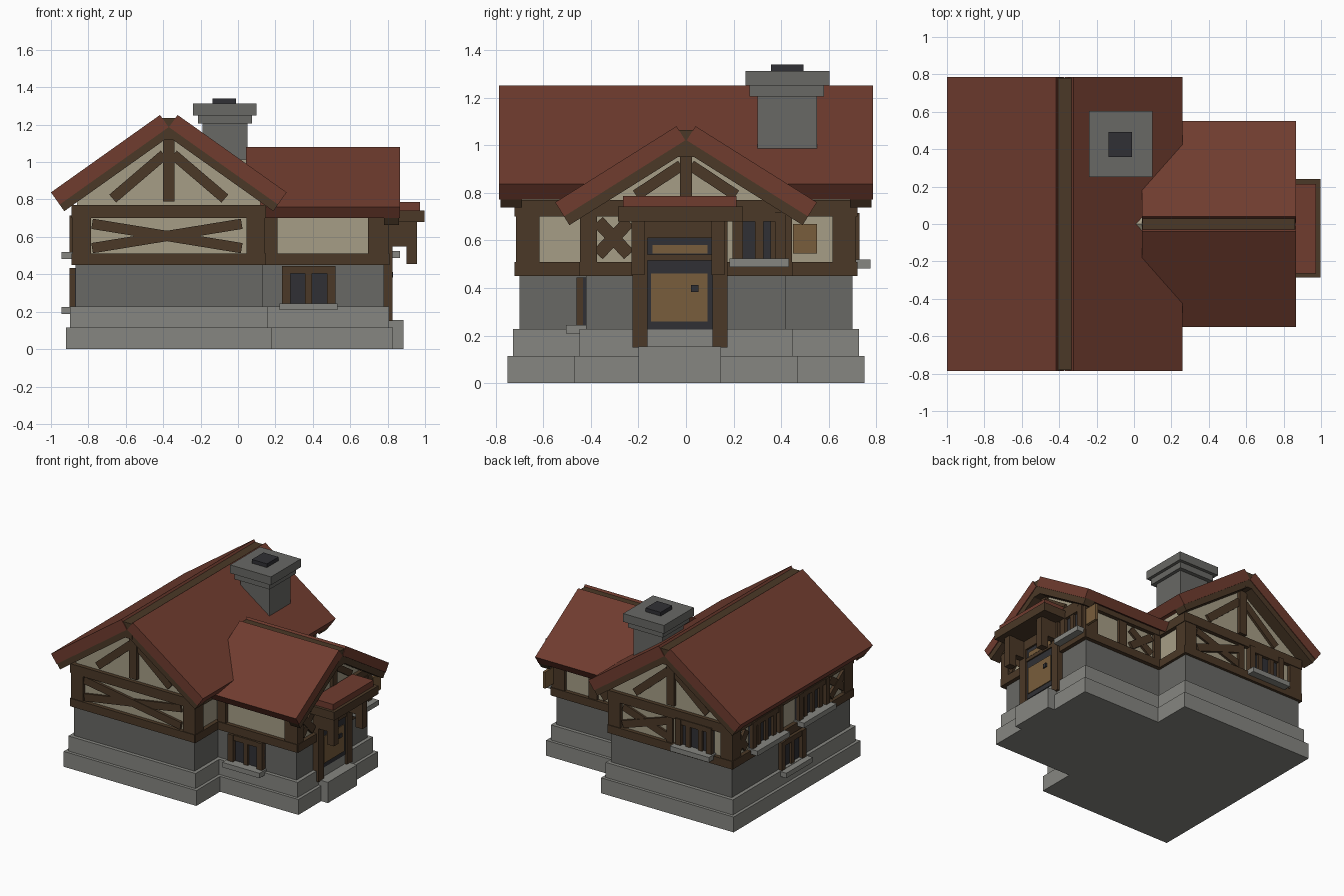
import bpy, bmesh, math
from mathutils import Vector

if "Cube" in bpy.data.objects:
    bpy.data.objects.remove(bpy.data.objects["Cube"])


def material(name, r, g, b):
    m = bpy.data.materials.new(name)
    m.diffuse_color = (r, g, b, 1)
    m.use_nodes = True
    m.node_tree.nodes["Principled BSDF"].inputs["Base Color"].default_value = m.diffuse_color
    return m


ROOF = material("roof_red", .16, .045, .028)
WOOD = material("timber", .07, .04, .02)
PLASTER = material("plaster", .38, .34, .24)
STONE = material("stone", .14, .14, .13)
PALE = material("pale_stone", .24, .24, .22)
DARK = material("dark", .03, .03, .035)
DOOR = material("door_wood", .19, .11, .045)

# Walls: (axis of the normal, outward sign, position of the plaster plane)
FRONT, BACK = ("y", -1, -.69), ("y", 1, .69)
LEFT, RIGHT = ("x", -1, -.86), ("x", 1, .12)
WING_FRONT, WING_BACK = ("y", -1, -.42), ("y", 1, .42)
WING_END = ("x", 1, .78)


def prism(name, wall, pts, d0, d1, mat):
    """Polygon drawn on a wall (u, z), extruded from depth d0 to d1 outwards."""
    axis, sign, pos = wall
    bm = bmesh.new()

    def ring(d):
        w = pos + sign * d
        return [bm.verts.new((u, w, z) if axis == "y" else (w, u, z)) for u, z in pts]
    a, b = ring(d0), ring(d1)
    bm.faces.new(a)
    bm.faces.new(b)
    for i in range(len(a)):
        j = (i + 1) % len(a)
        bm.faces.new((a[i], a[j], b[j], b[i]))
    bmesh.ops.recalc_face_normals(bm, faces=bm.faces)
    me = bpy.data.meshes.new(name)
    bm.to_mesh(me)
    bm.free()
    me.materials.append(mat)
    ob = bpy.data.objects.new(name, me)
    bpy.context.collection.objects.link(ob)
    return ob


def panel(name, wall, u0, u1, z0, z1, d0, d1, mat):
    return prism(name, wall, [(u0, z0), (u1, z0), (u1, z1), (u0, z1)], d0, d1, mat)


def box(name, x0, x1, y0, y1, z0, z1, mat):
    return panel(name, ("y", 1, 0), x0, x1, z0, z1, y0, y1, mat)


def strut(name, wall, p, q, width, d1=.018):
    p, q = Vector(p), Vector(q)
    t = (q - p).normalized()
    n = Vector((-t.y, t.x)) * width / 2
    prism(name, wall, [p - n, q - n, q + n, p + n], -.01, d1, WOOD)


def cross(name, wall, u0, u1, z0=.54, z1=.67, width=.055):
    strut(name, wall, (u0, z0), (u1, z1), width, .016)
    strut(name, wall, (u0, z1), (u1, z0), width, .02)


def timber_frame(name, wall, u0, u1, post_a=.1, post_b=.1, top=.77):
    panel(name + "_sill_beam", wall, u0, u1, .45, .51, -.02, .03, WOOD)
    panel(name + "_top_beam", wall, u0, u1, .70, top, -.02, .03, WOOD)
    panel(name + "_post", wall, u0, u0 + post_a, .45, top, -.02, .025, WOOD)
    panel(name + "_post", wall, u1 - post_b, u1, .45, top, -.02, .025, WOOD)


def window(name, wall, u0, u1, z0, z1, bars=1, d=0):
    panel(name + "_glass", wall, u0, u1, z0, z1, -.01, d + .012, DARK)
    f = .045
    for u in (u0, u1 - f):
        panel(name + "_jamb", wall, u, u + f, z0, z1, -.01, d + .04, WOOD)
    panel(name + "_lintel", wall, u0, u1, z1 - .04, z1, -.01, d + .035, WOOD)
    for i in range(bars):
        c = u0 + (u1 - u0) * (i + 1) / (bars + 1)
        panel(name + "_mullion", wall, c - .018, c + .018, z0, z1, -.01, d + .03, WOOD)
    panel(name + "_stone_sill", wall, u0 - .012, u1 + .012, z0 - .037, z0, -.01, d + .085, PALE)


def roof(name, wall, centre, eave, ridge, thick, d0, d1, barges):
    """Two slabs (eave and ridge are half-width, height) with barge boards and a ridge beam."""
    e, r = Vector(eave), Vector(ridge)
    t = (r - e).normalized()
    n = Vector((t.y, -t.x))
    if n.y > 0:
        n = -n

    def quad(a, b, s):
        return [(centre + s * p.x, p.y) for p in (e + n * a, r + n * a, r + n * b, e + n * b)]
    for s in (-1, 1):
        prism(name + "_slab", wall, quad(0, thick, s), d0, d1, ROOF)
        for b0, b1 in barges:
            prism(name + "_barge_board", wall, quad(thick - .005, thick + .043, s), b0, b1, WOOD)
    w = r.x - .007
    panel(name + "_ridge_beam", wall, centre - w, centre + w, r.y - .13, r.y - .015,
          d0 + .004, d1 - .004, WOOD)


def gable_truss(name, wall, c, z0, top, du, dz, w):
    panel(name + "_king_post", wall, c - w / 2, c + w / 2, z0, top, -.01, .025, WOOD)
    for s in (-1, 1):
        strut(name + "_brace", wall, (c + s * du, z0 + .015), (c + s * w * .4, z0 + dz), w * .9)


# Stone plinth tiers and lower storey
for name, o, z0, z1, m in (("plinth", .05, 0, .115, PALE), ("plinth_step", .027, .115, .228, PALE),
                           ("stone_wall", 0, .228, .46, STONE)):
    box("main_" + name, -.87 - o, .13 + o, -.70 - o, .70 + o, z0, z1, m)
    box("wing_" + name, .1, .78 + o, -.42 - o, .42 + o, z0, z1, m)

# Plaster upper storeys with gables
prism("main_plaster", ("y", 1, 0),
      [(-.86, .455), (.12, .455), (.12, .83), (-.37, 1.18), (-.86, .83)], -.69, .69, PLASTER)
prism("wing_plaster", ("x", 1, 0),
      [(-.42, .455), (.42, .455), (.42, .75), (0, 1.015), (-.42, .75)], .0, .78, PLASTER)

# Roofs
roof("main_roof", ("y", 1, 0), -.37, (.63, .838), (.047, 1.252), .08, -.785, .785,
     ((-.78, -.69), (.69, .78)))
roof("wing_roof", ("x", 1, 0), 0, (.55, .76), (.04, 1.08), .07, .042, .866, ((.78, .86),))

# Timber framing
timber_frame("front", FRONT, -.885, .145)
timber_frame("back", BACK, -.885, .145)
timber_frame("left", LEFT, -.715, .715)
timber_frame("right", RIGHT, -.715, .715)
timber_frame("wing_front", WING_FRONT, .14, .805, .07, .11)
timber_frame("wing_back", WING_BACK, .14, .805, .05, .11)
timber_frame("wing_end", WING_END, -.445, .445, .07, .09)
gable_truss("front_gable", FRONT, -.37, .79, 1.14, .3, .25, .062)
gable_truss("back_gable", BACK, -.37, .79, 1.14, .3, .25, .062)
gable_truss("wing_gable", WING_END, 0, .775, .96, .21, .14, .052)
cross("front_cross", FRONT, -.78, .02)
cross("back_cross", BACK, -.36, .03)
cross("left_cross", LEFT, .53, .64)
cross("left_cross", LEFT, -.64, -.46)
cross("wing_cross", WING_END, -.37, -.24, .54, .68)
cross("wing_back_cross", WING_BACK, .21, .39)
panel("wing_back_post", WING_BACK, .43, .5, .5, .72, -.01, .02, WOOD)
panel("back_post", BACK, -.385, -.335, .5, .72, -.01, .02, WOOD)

# Windows
window("wing_front_window", WING_FRONT, .235, .52, .245, .445, 1)
window("left_lower_window", LEFT, -.14, .15, .225, .435, 1)
window("left_upper_window", LEFT, .13, .49, .52, .715, 3)
window("left_upper_window", LEFT, -.42, -.06, .52, .715, 3)
window("back_window", BACK, -.72, -.42, .52, .715, 2)
window("wing_end_window", WING_END, .195, .42, .525, .72, 1)
box("shutter", .782, .802, .45, .55, .545, .668, DOOR)

# Door and porch, centred slightly towards the front
box("door_step", .7, .885, -.2, .147, 0, .155, PALE)
box("door_recess", .77, .812, -.167, .118, .225, .61, DARK)
box("door_panel", .78, .818, -.147, .09, .26, .46, DOOR)
box("door_transom_panel", .78, .818, -.14, .09, .545, .58, DOOR)
box("door_rail", .78, .822, -.165, .115, .515, .54, WOOD)
box("door_handle", .8, .828, .022, .053, .383, .412, DARK)
box("door_head", .77, .825, -.22, .17, .61, .70, WOOD)
for y in (-.225, .112):
    box("door_post", .77, .825, y, y + .063, .15, .69, WOOD)
    box("porch_post", .9, .956, y - .004, y + .05, .455, .69, WOOD)
    box("porch_bracket", .79, .93, y, y + .046, .55, .69, WOOD)
box("porch_frame", .79, .997, -.285, .24, .68, .742, WOOD)
box("porch_roof", .80, .974, -.264, .213, .742, .787, ROOF)

# Chimney
for name, x0, x1, y0, y1, z0, z1, m in (
        ("shaft", -.19, .05, .3, .55, .8, 1.21, STONE),
        ("collar", -.215, .075, .267, .58, 1.205, 1.25, STONE),
        ("cap", -.24, .098, .25, .604, 1.25, 1.312, STONE),
        ("flue", -.135, -.01, .357, .493, 1.31, 1.34, DARK)):
    box("chimney_" + name, x0, x1, y0, y1, z0, z1, m)
